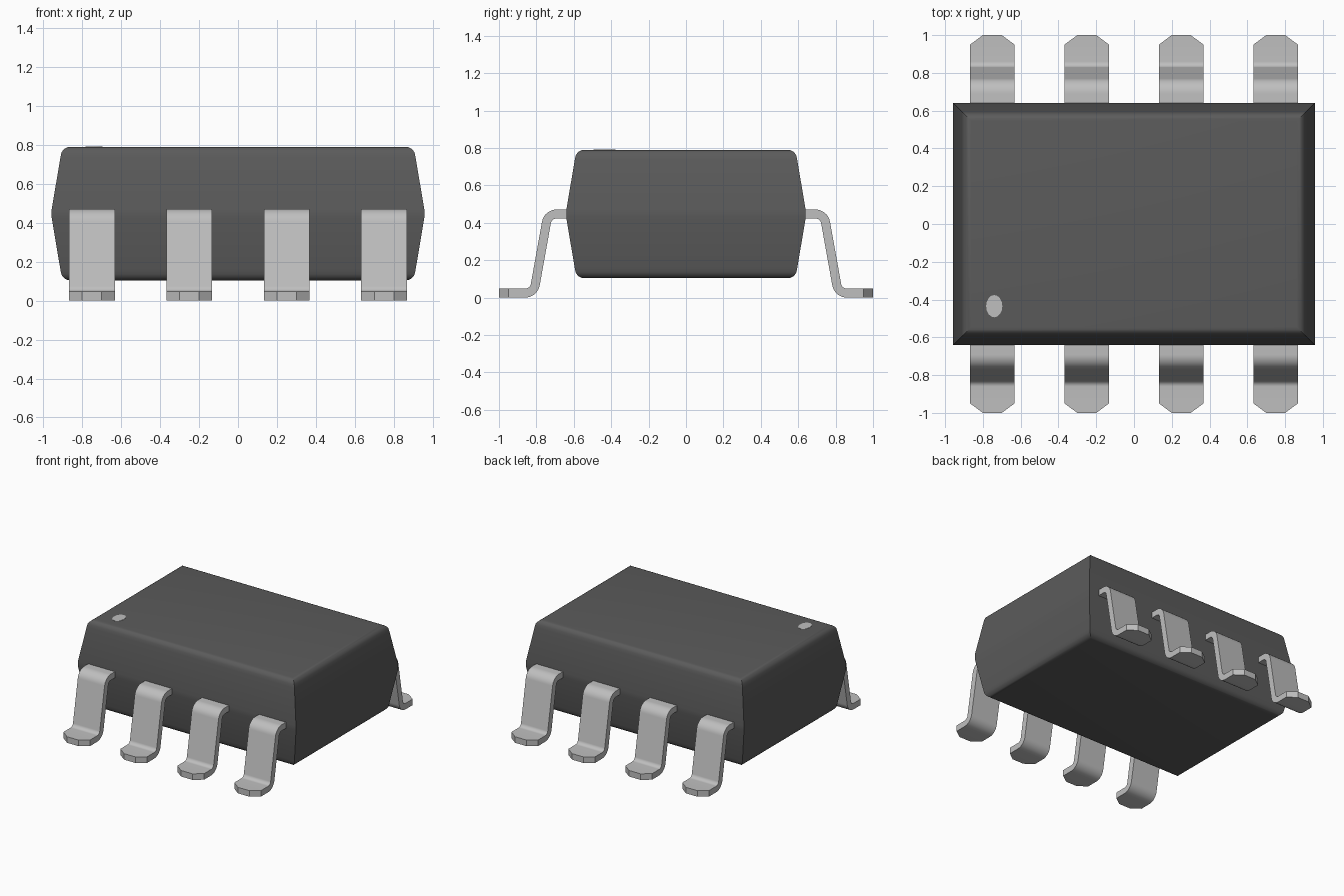
import bpy, bmesh, math
from mathutils import Vector

cube = bpy.data.objects.get("Cube")
if cube:
    bpy.data.objects.remove(cube, do_unlink=True)


def material(name, grey):
    m = bpy.data.materials.new(name)
    m.use_nodes = True
    m.diffuse_color = (grey, grey, grey, 1)
    m.node_tree.nodes["Principled BSDF"].inputs["Base Color"].default_value = (grey, grey, grey, 1)
    return m


black_plastic = material("black plastic", 0.105)
silver_metal = material("silver metal", 0.52)


def finish(name, bm, mat, angle=30):
    bmesh.ops.recalc_face_normals(bm, faces=bm.faces)
    mesh = bpy.data.meshes.new(name)
    bm.to_mesh(mesh)
    bm.free()
    mesh.materials.append(mat)
    obj = bpy.data.objects.new(name, mesh)
    bpy.context.collection.objects.link(obj)
    bpy.ops.object.select_all(action='DESELECT')
    obj.select_set(True)
    bpy.context.view_layer.objects.active = obj
    bpy.ops.object.shade_smooth_by_angle(angle=math.radians(angle))
    return obj


def loft(bm, rings):
    """Bridge equal closed rings of points and cap both ends."""
    rows = [[bm.verts.new(p) for p in ring] for ring in rings]
    n = len(rows[0])
    for a, b in zip(rows, rows[1:]):
        for i in range(n):
            j = (i + 1) % n
            bm.faces.new((a[i], a[j], b[j], b[i]))
    bm.faces.new(rows[0])
    bm.faces.new(rows[-1])


# Body: rectangular rings, widest at the waist, rounded at top and bottom
HALF_X, HALF_Y, MID, HALF_H = 0.957, 0.64, 0.447, 0.343
half_profile = [(0, 0.02), (0.045, HALF_H - 0.055)]
for k in range(1, 6):
    t = math.radians(10 + 80 * k / 5)
    half_profile.append((0.095 - 0.05 * math.cos(t), HALF_H - 0.055 + 0.055 * math.sin(t)))
profile = [(d, MID - h) for d, h in reversed(half_profile)]
profile += [(d, MID + h) for d, h in half_profile]
bm = bmesh.new()
loft(bm, [[(sx * (HALF_X - d), sy * (HALF_Y - d), z)
           for sx, sy in ((-1, -1), (1, -1), (1, 1), (-1, 1))] for d, z in profile])
finish("body", bm, black_plastic)

# Lead centre line with rounded bends
THICK, WIDTH = 0.048, 0.235


def rounded_path(points, radius, steps=7):
    pts = [Vector(p) for p in points]
    out = [pts[0]]
    for a, b, c in zip(pts, pts[1:], pts[2:]):
        u, v = (a - b).normalized(), (c - b).normalized()
        half = u.angle(v) / 2
        centre = b + (u + v).normalized() * radius / math.sin(half)
        start = b + u * radius / math.tan(half) - centre
        end = b + v * radius / math.tan(half) - centre
        for k in range(steps + 1):
            mix = start.lerp(end, k / steps)
            out.append(centre + mix.normalized() * radius)
    return out + [pts[-1]]


path = rounded_path([(0.6, MID), (0.738, MID), (0.814, THICK / 2), (0.95, THICK / 2)], 0.055)
path.append(Vector((1.0, THICK / 2)))


def make_lead(name, x, side):
    rings = []
    for i, p in enumerate(path):
        along = (path[min(i + 1, len(path) - 1)] - path[max(i - 1, 0)]).normalized()
        n = Vector((-along.y, along.x)) * THICK / 2
        # the toe narrows at its cut corners
        w = WIDTH / 2 if i < len(path) - 1 else 0.05
        rings.append([(x + sx * w, side * (p + n * s).x, (p + n * s).y)
                      for sx, s in ((-1, -1), (1, -1), (1, 1), (-1, 1))])
    bm = bmesh.new()
    loft(bm, rings)
    finish(name, bm, silver_metal)


for side, label in ((-1, "front"), (1, "back")):
    for k in range(4):
        make_lead(f"{label}_lead_{k + 1}", -0.75 + 0.5 * k, side)

# Pin-one dot: a thin oval plate on the top
bm = bmesh.new()
rings = []
for z in (MID + HALF_H - 0.004, MID + HALF_H + 0.002):
    rings.append([(-0.74 + 0.043 * math.cos(a), -0.435 + 0.059 * math.sin(a), z)
                  for a in (math.tau * k / 16 for k in range(16))])
loft(bm, rings)
finish("marker_dot", bm, silver_metal)
